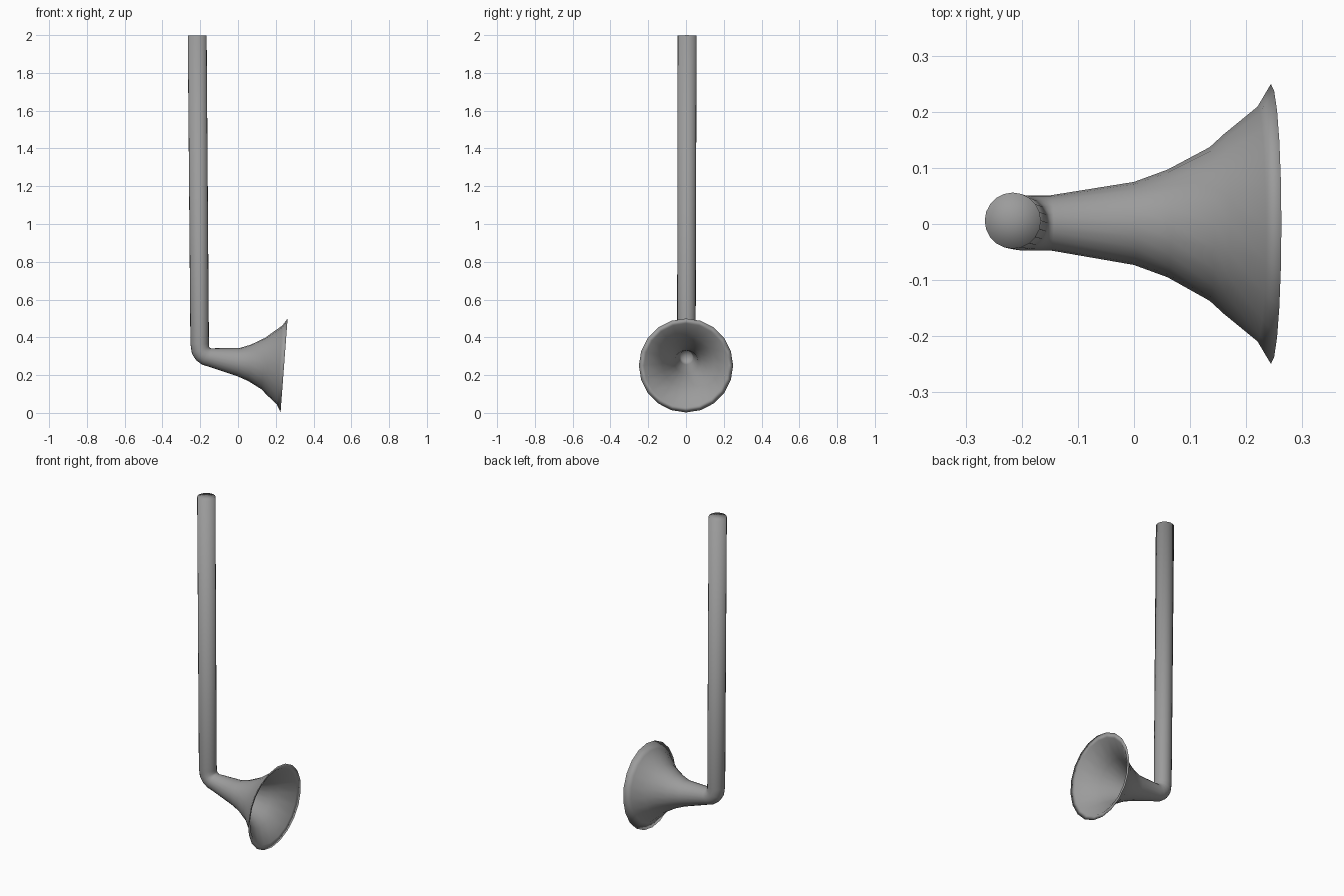
import bpy, bmesh
from math import sin, cos, radians, pi

if "Cube" in bpy.data.objects:
    bpy.data.objects.remove(bpy.data.objects["Cube"])

SIDES = 20

grey = bpy.data.materials.new("dark_grey")
grey.diffuse_color = (0.33, 0.33, 0.33, 1)
grey.use_nodes = True
grey.node_tree.nodes["Principled BSDF"].inputs["Base Color"].default_value = grey.diffuse_color

# Cross-section stations: x, y, z, radius, heading (0 = straight down, 90 = +x)
tube = [(-0.216, 0.006, 1.998, 0.050, 1.5),
        (-0.203, 0.002, 0.365, 0.049, 0.5)]

# Elbow: short arc turning the tube into the horn
elbow = [(-0.141 - 0.062 * cos(radians(a)), 0.002,
          0.355 - 0.062 * sin(radians(a)), 0.049, a) for a in (22, 43, 64, 82)]

# Flared horn, ending at the rim
horn = [(0.0, 0.001, 0.269, 0.074, 85),
        (0.06, 0.001, 0.265, 0.096, 86),
        (0.135, 0, 0.261, 0.137, 86),
        (0.16, 0, 0.258, 0.160, 86),
        (0.22, 0, 0.254, 0.209, 86),
        (0.244, 0, 0.251, 0.2495, 85.7)]

# Inner wall of the horn, running back to a closed throat
inner = [(0.236, 0, 0.252, 0.222, 86),
         (0.165, 0, 0.258, 0.150, 86),
         (0.135, 0, 0.261, 0.126, 86),
         (0.06, 0.001, 0.265, 0.085, 86),
         (0.0, 0.001, 0.269, 0.063, 85),
         (-0.141, 0.002, 0.293, 0.037, 82),
         (-0.185, 0.002, 0.300, 0.030, 82)]


def loft(name, stations):
    """Smooth skin through circular rings, closed at both ends with fans."""
    bm = bmesh.new()
    rings = []
    for x, y, z, r, heading in stations:
        a = radians(heading)
        ring = []
        for i in range(SIDES):
            t = 2 * pi * i / SIDES
            u, v = r * cos(t), r * sin(t)
            ring.append(bm.verts.new((x + u * cos(a), y + v, z + u * sin(a))))
        rings.append(ring)
    first = bm.verts.new(stations[0][:3])
    last = bm.verts.new(stations[-1][:3])
    for i in range(SIDES):
        j = (i + 1) % SIDES
        for lo, hi in zip(rings, rings[1:]):
            bm.faces.new((lo[j], lo[i], hi[i], hi[j]))
        bm.faces.new((first, rings[0][i], rings[0][j]))
        bm.faces.new((last, rings[-1][j], rings[-1][i]))
    bmesh.ops.recalc_face_normals(bm, faces=bm.faces)
    for f in bm.faces:
        f.smooth = True
    mesh = bpy.data.meshes.new(name)
    bm.to_mesh(mesh)
    bm.free()
    mesh.materials.append(grey)
    obj = bpy.data.objects.new(name, mesh)
    bpy.context.collection.objects.link(obj)
    return obj


# One continuous surface: pipe, bend, bell and the hollow inside the bell
loft("horn_pipe", tube + elbow + horn + inner)
